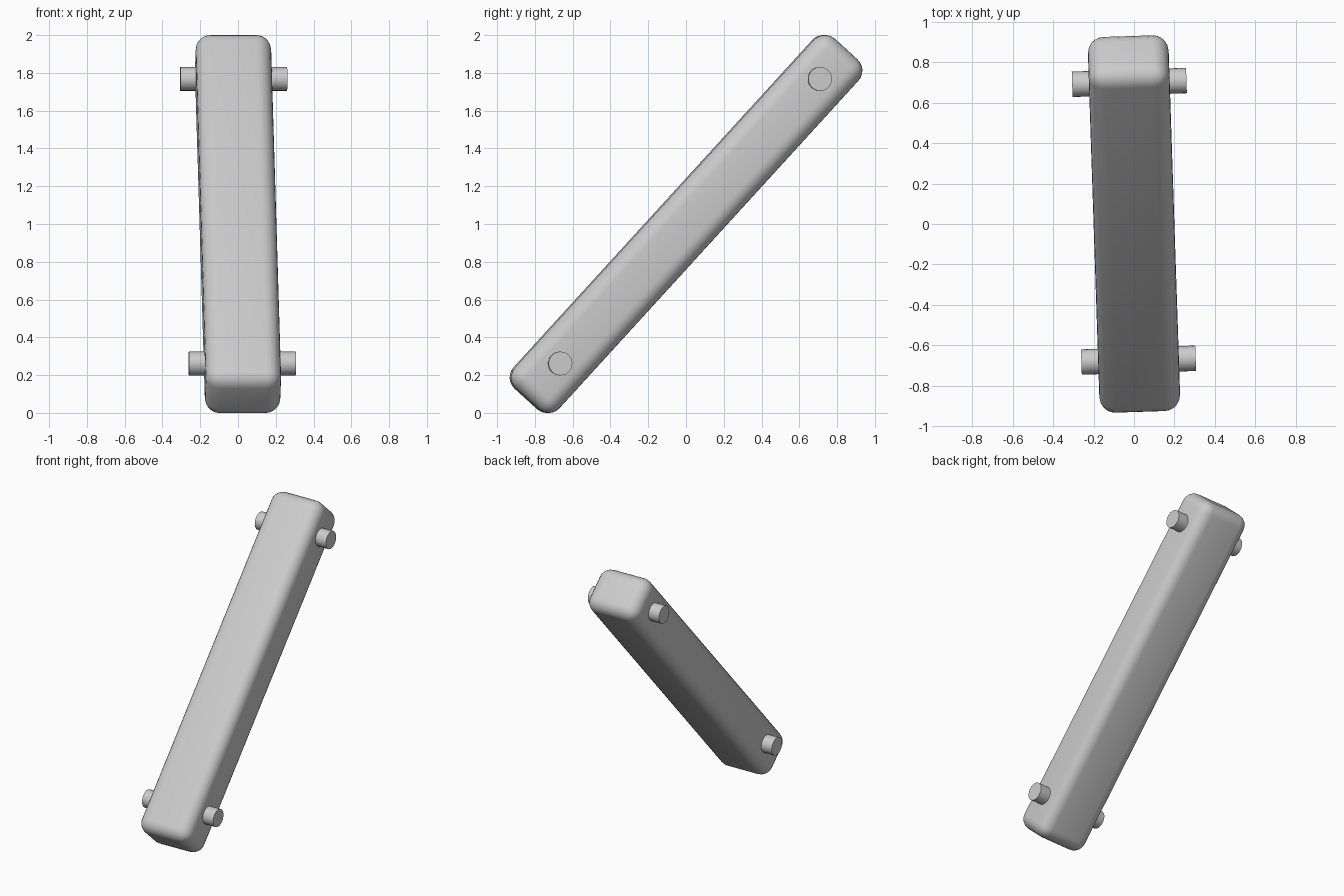
import bpy
import math
from mathutils import Matrix, Vector

cube = bpy.data.objects.get("Cube")
if cube:
    bpy.data.objects.remove(cube, do_unlink=True)

# Overall proportions
WIDTH, LENGTH, THICK = 0.40, 2.507, 0.32
ROUND = 0.08
PEG_RADIUS, PEG_SPAN, PEG_REACH, PEG_SHIFT = 0.063, 0.566, 1.02, 0.02

# Leaning pose: tilted back, with a slight turn
POSE = (Matrix.Translation((0, 0, 1))
        @ Matrix.Rotation(math.radians(1.9), 4, "Z")
        @ Matrix.Rotation(math.radians(47.6), 4, "X"))

grey = bpy.data.materials.new("light grey")
grey.use_nodes = True
grey.diffuse_color = (0.6, 0.6, 0.6, 1)
grey.node_tree.nodes["Principled BSDF"].inputs["Base Color"].default_value = (0.6, 0.6, 0.6, 1)


def finish(name, angle):
    obj = bpy.context.object
    obj.name = name
    obj.data.materials.append(grey)
    bpy.ops.object.shade_smooth_by_angle(angle=math.radians(angle))
    return obj


# Rounded bar
bpy.ops.mesh.primitive_cube_add(size=1)
bar = bpy.context.object
bar.data.transform(Matrix.Diagonal((WIDTH, LENGTH, THICK, 1)))
bevel = bar.modifiers.new("rounded edges", "BEVEL")
bevel.width = ROUND
bevel.segments = 6
bpy.ops.object.modifier_apply(modifier=bevel.name)
finish("bar", 40)
bar.matrix_world = POSE

# Cross pegs through each end, sticking out on both sides
for name, side in (("upper_peg", 1), ("lower_peg", -1)):
    bpy.ops.mesh.primitive_cylinder_add(vertices=24, radius=PEG_RADIUS, depth=PEG_SPAN)
    peg = finish(name, 40)
    place = Matrix.Translation(Vector((0, side * PEG_REACH + PEG_SHIFT, 0)))
    peg.matrix_world = POSE @ place @ Matrix.Rotation(math.radians(90), 4, "Y")
